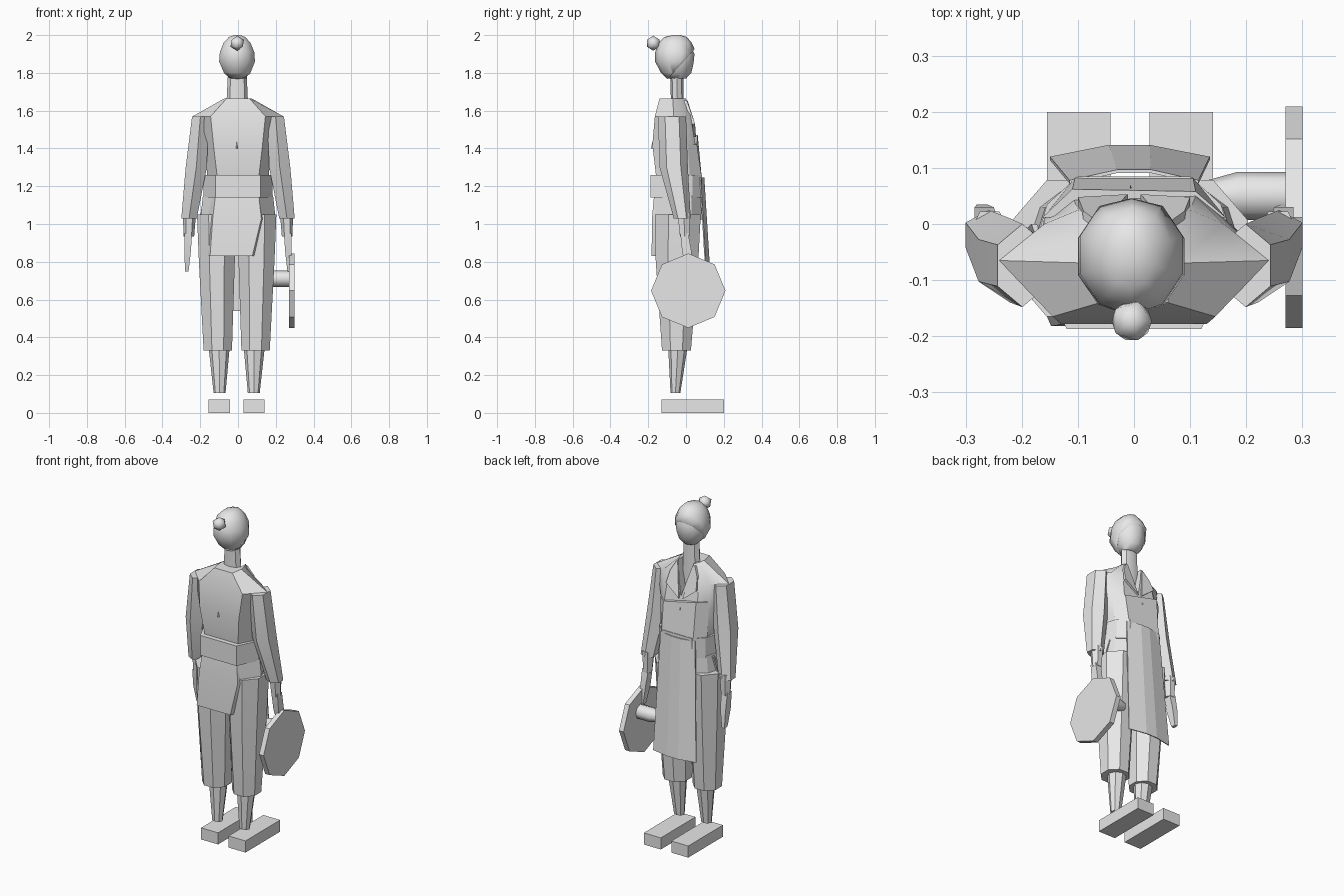
import bpy, bmesh, math
from mathutils import Matrix, Vector

if "Cube" in bpy.data.objects:
    bpy.data.objects.remove(bpy.data.objects["Cube"])

GREY = bpy.data.materials.new("light grey")
GREY.diffuse_color = (0.8, 0.8, 0.8, 1)
GREY.use_nodes = True
GREY.node_tree.nodes["Principled BSDF"].inputs["Base Color"].default_value = GREY.diffuse_color


def finish(name, bm, angle=35):
    """Turn a bmesh into a named object, smooth below the given angle."""
    bmesh.ops.recalc_face_normals(bm, faces=bm.faces)
    me = bpy.data.meshes.new(name)
    bm.to_mesh(me)
    bm.free()
    me.materials.append(GREY)
    ob = bpy.data.objects.new(name, me)
    bpy.context.collection.objects.link(ob)
    if angle:
        bpy.ops.object.select_all(action='DESELECT')
        ob.select_set(True)
        bpy.context.view_layer.objects.active = ob
        bpy.ops.object.shade_smooth_by_angle(angle=math.radians(angle))
    return ob


def skin(name, rings, angle=35, caps=True):
    """Bridge rings of 3D points that all have the same length."""
    bm = bmesh.new()
    vs = [[bm.verts.new(p) for p in r] for r in rings]
    n = len(rings[0])
    for a, b in zip(vs, vs[1:]):
        for i in range(n):
            j = (i + 1) % n
            bm.faces.new((a[i], a[j], b[j], b[i]))
    if caps:
        bm.faces.new(vs[0][::-1])
        bm.faces.new(vs[-1])
    return finish(name, bm, angle)


def limb(name, sections, n=6, turn=0.0, angle=35):
    """Sections: z, x range, y range of an n-sided outline."""
    unit = [(math.cos(turn + math.tau * i / n), math.sin(turn + math.tau * i / n)) for i in range(n)]
    mx, my = max(u[0] for u in unit), max(u[1] for u in unit)
    rings = []
    for z, x0, x1, y0, y1 in sections:
        rings.append([((x0 + x1) / 2 + u / mx * (x1 - x0) / 2,
                       (y0 + y1) / 2 + v / my * (y1 - y0) / 2, z) for u, v in unit])
    return skin(name, rings, angle)


def box(name, x0, x1, y0, y1, z0, z1):
    return skin(name, [[(x0, y0, z), (x1, y0, z), (x1, y1, z), (x0, y1, z)] for z in (z0, z1)], 0)


def outline(z, half):
    """Mirror a half outline (front to back) in x."""
    return [(x, y, z) for x, y in half] + [(-x, y, z) for x, y in reversed(half)]


# Shoes, shins, trouser legs
for side, sx, shift in (("left", -1, -0.007), ("right", 1, -0.007)):
    def span(z, a, b, y0, y1):
        x = sorted((sx * a + shift, sx * b + shift))
        return (z, x[0], x[1], y0, y1)

    x0, x1 = sorted((sx * 0.035 + shift, sx * 0.148 + shift))
    box(side + "_shoe", x0, x1, -0.13, 0.2, 0, 0.07)
    limb(side + "_shin", [span(0.105, 0.059, 0.122, -0.082, -0.03),
                          span(0.36, 0.036, 0.15, -0.095, 0.01)], 8)
    limb(side + "_trouser_leg", [span(0.33, 0.025, 0.175, -0.127, 0.026),
                                 span(0.8, 0.01, 0.2, -0.16, 0.065),
                                 span(1.05, 0.0, 0.21, -0.165, 0.078)], 8, math.pi / 8, 25)

# Sleeves, forearms, hands
for side, sx in (("left", -1), ("right", 1)):
    def arm(name, secs, n, turn=0.0, angle=35):
        out = []
        for z, a, b, y0, y1 in secs:
            x = sorted((sx * a, sx * b))
            out.append((z, x[0], x[1], y0, y1))
        limb(side + "_" + name, out, n, turn, angle)

    arm("sleeve", [(1.03, 0.218, 0.3, -0.065, 0.025), (1.3, 0.165, 0.277, -0.14, 0.01),
                   (1.57, 0.155, 0.243, -0.148, 0.0)], 6, math.pi / 6, 25)
    arm("forearm", [(0.935, 0.232, 0.288, -0.032, 0.018), (1.06, 0.222, 0.292, -0.045, 0.022)], 6)
    arm("hand", [(0.748, 0.262, 0.28, 0.005, 0.035), (0.85, 0.25, 0.284, -0.02, 0.03),
                 (0.95, 0.243, 0.284, -0.03, 0.012)], 4, math.pi / 4)

# Hips, back flap and belt
HIP = [(0.1, 0.082), (0.17, 0.03), (0.2, -0.06), (0.12, -0.175)]
skin("hips", [outline(1.02, HIP), outline(1.15, [(x * 0.93, y * 0.97) for x, y in HIP])], 25)
flap = []
for z, w, y, back in ((0.83, 0.172, -0.04, -0.182), (1.03, 0.198, -0.02, -0.18), (1.14, 0.178, 0, -0.17)):
    cx = -0.036 if z < 0.9 else -0.005
    inner = back + 0.01
    flap.append([(cx - w, y, z), (cx - w * 0.65, back, z), (cx + w * 0.65, back, z), (cx + w, y, z),
                 (cx + w - 0.01, y, z), (cx + w * 0.6, inner, z), (cx - w * 0.6, inner, z),
                 (cx - w + 0.01, y, z)])
skin("back_flap", flap, 25)
BELT = [(0.1, 0.085), (0.155, 0.035), (0.183, -0.06), (0.12, -0.187)]
skin("belt", [outline(1.14, BELT), outline(1.26, BELT)], 25)

# Torso with a V-shaped neckline cut in the front
torso = skin("torso", [
    outline(1.25, [(0.105, 0.08), (0.15, 0.02), (0.163, -0.06), (0.11, -0.158)]),
    outline(1.42, [(0.11, 0.05), (0.16, 0.01), (0.175, -0.065), (0.13, -0.178)]),
    outline(1.57, [(0.1, 0.025), (0.16, 0.0), (0.24, -0.065), (0.145, -0.165)]),
    outline(1.665, [(0.05, 0.0), (0.065, -0.03), (0.072, -0.07), (0.06, -0.14)])], 30)
neckline = skin("neckline_cutter", [[(-0.06, y, 1.7), (0.06, y, 1.7), (0.005, y, 1.47)]
                                    for y in (-0.045, 0.3)], 0)
neckline.hide_render = True
neckline.hide_viewport = True
cut = torso.modifiers.new("neckline", 'BOOLEAN')
cut.object = neckline
cut.solver = 'EXACT'

# Bib panel and lapels lying over the chest
skin("bib", [[(-0.105, 0.083, 1.25), (0.105, 0.083, 1.25), (0.155, 0.02, 1.25), (-0.155, 0.02, 1.25)],
             [(-0.11, 0.062, 1.47), (0.11, 0.058, 1.42), (0.163, 0.012, 1.42), (-0.163, 0.012, 1.47)]], 0)
for side, sx in (("left", -1), ("right", 1)):
    shape = [(0.012, 0.05, 1.46), (0.1, 0.045, 1.53), (0.09, 0.02, 1.6), (0.062, 0.0, 1.655), (0.05, 0.005, 1.655)]
    skin(side + "_lapel", [[(sx * x, y + d, z) for x, y, z in shape] for d in (-0.012, 0.003)], 0)

# Small pointed pleats on the back and chest
for name, y, tip, z, h, w in (("back_pleat", -0.186, -0.165, 1.4, 0.09, 0.02),
                              ("chest_pleat", 0.07, 0.055, 1.4, 0.035, 0.008)):
    bm = bmesh.new()
    deep = -0.15 if y < 0 else 0.04
    base = [bm.verts.new(p) for p in ((-w - 0.006, deep, z), (w - 0.006, deep, z), (-0.006, y, z))]
    top = bm.verts.new((-0.006, tip, z + h))
    bm.faces.new(base)
    for i in range(3):
        bm.faces.new((base[i], base[(i + 1) % 3], top))
    finish(name, bm, 0)

# Long faceted apron
front = [((-0.115, 0.078), (-0.03, 0.097), (0.03, 0.097), (0.115, 0.078)),
         ((-0.15, 0.12), (-0.045, 0.141), (0.028, 0.141), (0.135, 0.12))]
skin("apron", [[(x, y, z) for x, y in row] + [(x, y - 0.006, z) for x, y in reversed(row)]
               for row, z in zip(front, (1.245, 0.54))], 0)

# Neck and head
limb("neck", [(1.5, -0.06, 0.052, -0.085, -0.01), (1.66, -0.06, 0.052, -0.08, -0.012),
              (1.82, -0.052, 0.045, -0.085, -0.015)], 8)
limb("head", [(1.77, -0.045, 0.04, -0.09, 0.0), (1.8, -0.07, 0.062, -0.125, 0.028),
              (1.85, -0.094, 0.083, -0.148, 0.04), (1.9, -0.09, 0.08, -0.152, 0.045),
              (1.955, -0.07, 0.06, -0.135, 0.02), (1.985, -0.045, 0.036, -0.11, 0.0),
              (1.995, -0.02, 0.012, -0.07, -0.03)], 10, math.pi / 10, 50)

# Hair cap: the head shape, slightly larger, sliced along a slanted hairline
hair = limb("hair", [(1.765, -0.05, 0.045, -0.095, 0.0), (1.8, -0.074, 0.066, -0.132, 0.03),
                     (1.86, -0.1, 0.09, -0.164, 0.048), (1.91, -0.096, 0.086, -0.163, 0.053),
                     (1.96, -0.076, 0.066, -0.145, 0.03), (1.99, -0.048, 0.038, -0.115, 0.005),
                     (2.0, -0.02, 0.012, -0.07, -0.03)], 10, math.pi / 10, 50)
bm = bmesh.new()
bm.from_mesh(hair.data)
cutres = bmesh.ops.bisect_plane(bm, geom=bm.verts[:] + bm.edges[:] + bm.faces[:],
                                plane_co=(0, 0.05, 1.93), plane_no=Vector((0, 0.16, -0.145)), clear_outer=True)
bmesh.ops.holes_fill(bm, edges=[e for e in cutres["geom_cut"] if isinstance(e, bmesh.types.BMEdge)])
bm.to_mesh(hair.data)
bm.free()

# Hair bun
bm = bmesh.new()
bmesh.ops.create_icosphere(bm, subdivisions=1, radius=0.04,
                           matrix=Matrix.Translation((-0.004, -0.173, 1.957)))
finish("hair_bun", bm, 50)


# Eight-sided disc carried beside the right leg, with its handle
def ring_x(x, cy, cz, r, n=8):
    return [(x, cy + r * math.cos(math.tau * i / n), cz + r * math.sin(math.tau * i / n)) for i in range(n)]


skin("disc", [ring_x(0.27, 0.012, 0.647, 0.197), ring_x(0.3, 0.012, 0.647, 0.197)], 0)
skin("disc_handle", [ring_x(0.12, 0.05, 0.71, 0.025), ring_x(0.185, 0.05, 0.71, 0.043),
                     ring_x(0.275, 0.05, 0.71, 0.043)], 50)
